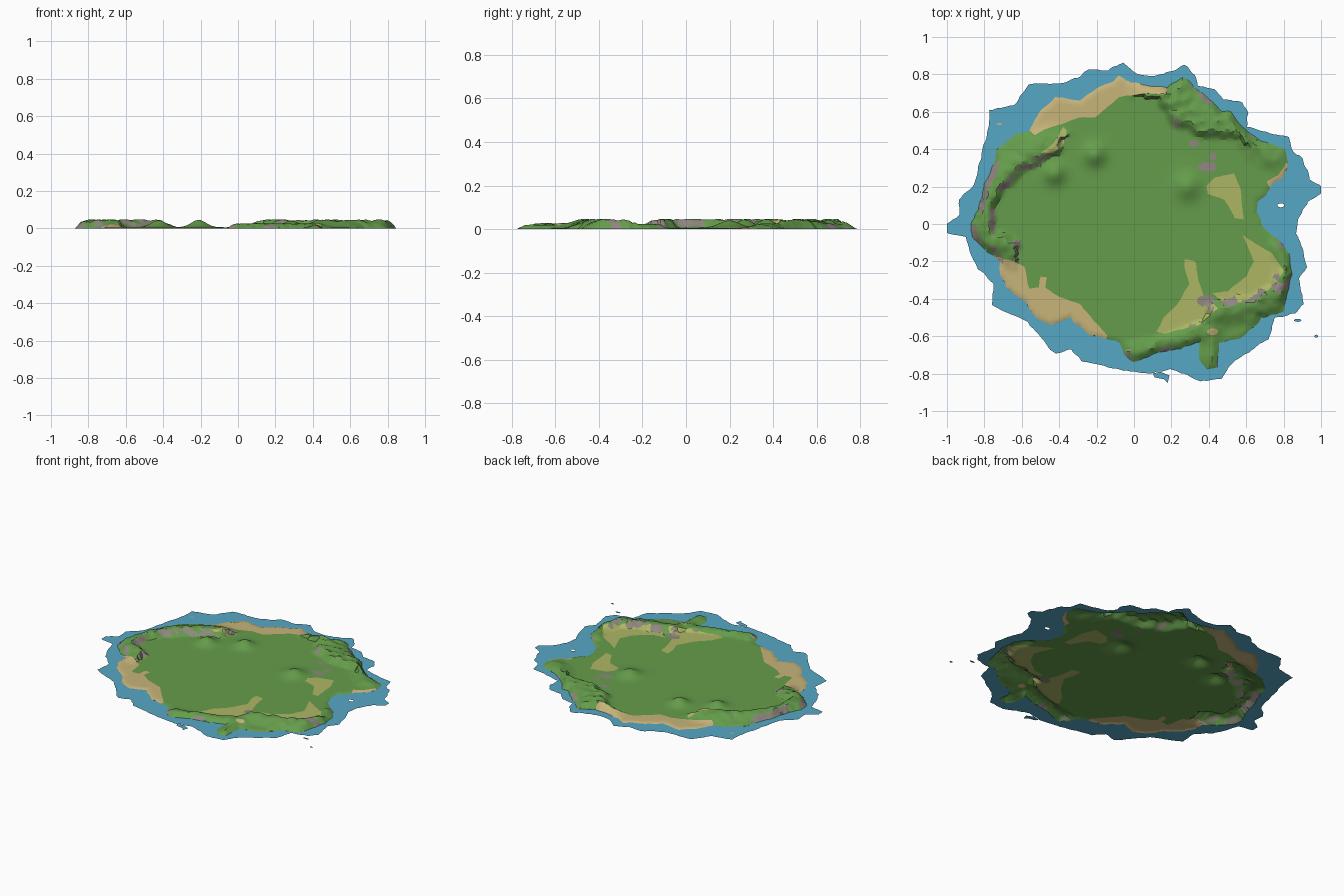
import bpy, bmesh, math
from mathutils import Vector, noise, kdtree
from mathutils.geometry import delaunay_2d_cdt, intersect_point_line

if "Cube" in bpy.data.objects:
    bpy.data.objects.remove(bpy.data.objects["Cube"])

PLAIN = 0.006   # height of the central plain
STEP = 0.0145   # terrain sampling distance

COLOURS = {"grass": (.13, .335, .07), "meadow": (.42, .47, .13), "sand": (.58, .46, .195),
           "rock": (.28, .24, .215), "water": (.093, .39, .56)}
MATS = {}
for name, col in COLOURS.items():
    MATS[name] = bpy.data.materials.new(name)
    MATS[name].diffuse_color = (*col, 1)

# Outer edge of the shallow water
SHALLOWS = [(-.06, .86), (0, .81), (.08, .79), (.16, .8), (.27, .85), (.33, .8), (.34, .74), (.43, .72),
            (.48, .67), (.58, .65), (.61, .59), (.6, .52), (.71, .49), (.83, .465), (.84, .4), (.9, .35),
            (.94, .24), (1, .2), (1, .16), (.93, .12), (.88, .03), (.87, -.05), (.905, -.13), (.92, -.23),
            (.885, -.29), (.905, -.43), (.86, -.48), (.75, -.5), (.72, -.615), (.6, -.69), (.54, -.73),
            (.47, -.83), (.35, -.84), (.27, -.8), (.19, -.775), (.08, -.8), (-.02, -.79), (-.18, -.755),
            (-.28, -.73), (-.335, -.67), (-.42, -.695), (-.505, -.605), (-.565, -.52), (-.665, -.48),
            (-.76, -.43), (-.75, -.32), (-.835, -.24), (-.87, -.175), (-.9, -.07), (-1, -.05), (-1, 0),
            (-.93, .05), (-.935, .13), (-.85, .21), (-.825, .32), (-.8, .43), (-.775, .53), (-.775, .61),
            (-.64, .635), (-.56, .75), (-.4, .75), (-.29, .79), (-.24, .83), (-.14, .82)]
# Coastline
COAST = [(-.08, .795), (-.045, .765), (.08, .74), (.18, .73), (.26, .785), (.34, .72), (.4, .67), (.47, .605),
         (.52, .6), (.575, .52), (.68, .445), (.805, .4), (.825, .32), (.8, .25), (.735, .215), (.71, .155),
         (.66, .12), (.655, .06), (.7, -.03), (.79, -.1), (.83, -.16), (.845, -.27), (.815, -.4), (.8, -.47),
         (.68, -.5), (.645, -.55), (.565, -.615), (.45, -.635), (.45, -.765), (.39, -.775), (.35, -.72),
         (.35, -.63), (.245, -.67), (.135, -.68), (.055, -.72), (0, -.74), (-.05, -.705), (-.075, -.635),
         (-.14, -.615), (-.24, -.59), (-.345, -.5), (-.44, -.545), (-.525, -.5), (-.585, -.415), (-.675, -.35),
         (-.715, -.27), (-.715, -.2), (-.8, -.135), (-.865, -.07), (-.87, 0), (-.815, .135), (-.8, .215),
         (-.745, .32), (-.73, .4), (-.64, .475), (-.56, .5), (-.515, .59), (-.42, .68), (-.29, .66),
         (-.185, .735), (-.105, .765)]
# Beaches, reaching past the coast so that the coast trims them
BEACHES = [[(.17, .69), (.08, .7), (-.08, .68), (-.14, .625), (-.21, .57), (-.29, .57), (-.385, .535),
            (-.48, .505), (-.53, .475), (-.63, .56), (-.45, .74), (-.1, .85), (.19, .78)],
           [(-.74, -.175), (-.67, -.19), (-.585, -.23), (-.56, -.345), (-.51, -.34), (-.5, -.28), (-.465, -.285),
            (-.475, -.34), (-.4, -.39), (-.29, -.43), (-.21, -.52), (-.14, -.6), (-.2, -.66), (-.45, -.62),
            (-.68, -.46), (-.8, -.27)],
           [(.85, .34), (.81, .32), (.77, .26), (.71, .23), (.73, .18), (.85, .23)]]
# Dry meadows
MEADOWS = [[(.385, .2), (.43, .25), (.535, .27), (.57, .19), (.585, .025), (.54, .03), (.485, .13), (.395, .16)],
           [(.58, -.06), (.66, -.11), (.74, -.16), (.8, -.25), (.76, -.32), (.68, -.38), (.57, -.42),
            (.48, -.42), (.42, -.37), (.5, -.36), (.6, -.28), (.64, -.2), (.61, -.12)],
           [(.27, -.19), (.33, -.2), (.345, -.3), (.37, -.38), (.45, -.45), (.35, -.54), (.16, -.585),
            (.12, -.575), (.16, -.5), (.23, -.43), (.295, -.32), (.27, -.24)],
           [(-.38, .52), (-.36, .5), (-.38, .42), (-.43, .38), (-.5, .38), (-.43, .43)]]
# Ridges: crest line, height, inner width, outer width
RIDGES = [([(-.65, -.11), (-.77, -.05), (-.79, .08), (-.72, .21), (-.64, .29), (-.53, .37), (-.42, .41)], .04, .05, .15),
          ([(.17, .66), (.24, .57), (.36, .52), (.54, .5)], .038, .07, .24),
          ([(.6, .47), (.72, .36)], .017, .1, .12),
          ([(.8, -.26), (.77, -.35), (.64, -.42), (.5, -.44), (.42, -.47)], .038, .055, .14),
          ([(.42, -.53), (.3, -.59), (.2, -.62), (0, -.67)], .02, .05, .12),
          ([(.76, -.13), (.8, -.25)], .016, .06, .08),
          ([(.41, -.6), (.42, -.74)], .014, .06, .06)]
# Round hills: x, y, height, radius
HILLS = [(-.425, .27, .038, .055), (-.21, .37, .04, .055), (.285, .2, .034, .065)]


def ellipse(x, y, rx, ry, n=12):
    return [(x + rx * math.cos(i * math.tau / n), y + ry * math.sin(i * math.tau / n)) for i in range(n)]


def roughen(loop, amount, step=.018):
    """Subdivide a closed outline and give it a natural wobble."""
    out = []
    for a, b in zip(loop, loop[1:] + loop[:1]):
        a, b = Vector(a), Vector(b)
        n = max(1, round((b - a).length / step))
        for i in range(n):
            p = a.lerp(b, i / n)
            w = noise.noise_vector(Vector((p.x * 28, p.y * 28, 3)))
            p = p + amount * w.xy
            out.append((max(-1, min(1, p.x)), p.y))
    return out


class Region:
    def __init__(self, loop, amount=.004):
        self.pts = roughen(loop, amount)
        xs, ys = zip(*self.pts)
        self.box = min(xs), max(xs), min(ys), max(ys)
        self.edges = list(zip(self.pts, self.pts[1:] + self.pts[:1]))

    def has(self, x, y):
        if not (self.box[0] <= x <= self.box[1] and self.box[2] <= y <= self.box[3]):
            return False
        inside = False
        for (ax, ay), (bx, by) in self.edges:
            if (ay > y) != (by > y) and x < ax + (y - ay) * (bx - ax) / (by - ay):
                inside = not inside
        return inside


shallows, coast = Region(SHALLOWS, .008), Region(COAST, .009)
lagoon_hole = Region(ellipse(.785, .1, .018, .011), 0)
sandy = [Region(b) for b in BEACHES] + [Region(ellipse(.42, -.575, .03, .018))]
meadows = [Region(m) for m in MEADOWS]
rocks = [Region(ellipse(*e)) for e in ((.32, .43, .03, .018), (.42, .36, .018, .022), (.39, .305, .05, .028),
                                       (.385, -.41, .05, .03), (.51, -.42, .045, .022), (.77, -.34, .035, .03))]

coast_tree = kdtree.KDTree(len(coast.pts))
for i, p in enumerate(coast.pts):
    coast_tree.insert((*p, 0), i)
coast_tree.balance()


def smooth(t):
    t = max(0, min(1, t))
    return t * t * (3 - 2 * t)


def ridge_height(p, line, h, inner, outer):
    best = None
    for a, b in zip(line, line[1:]):
        a, b = Vector(a), Vector(b)
        q, t = intersect_point_line(p, a, b)
        q = a.lerp(b, max(0, min(1, t)))
        if best is None or (p - q).length < best[0]:
            best = (p - q).length, q
    d, q = best
    width = inner if p.length < q.length else outer
    return h * smooth(1 - d / width)


def height(x, y):
    dc = coast_tree.find((x, y, 0))[2]
    w = noise.noise_vector(Vector((x * 16, y * 16, 7)))
    p = Vector((x + .018 * w.x, y + .018 * w.y))
    r = max(ridge_height(p, *ridge) for ridge in RIDGES)
    r *= 1 + .3 * noise.noise(Vector((x * 22, y * 22, 1))) + .12 * noise.noise(Vector((x * 50, y * 50, 5)))
    b = sum(h * math.exp(-((x - hx) ** 2 + (y - hy) ** 2) / (rad * rad)) for hx, hy, h, rad in HILLS)
    return PLAIN * smooth(dc / .02) + min(.041, r) * smooth(dc / .035) + b


# Triangulate all outlines together with a jittered grid of land samples
verts, edges = [], []
for reg in [shallows, coast, lagoon_hole] + sandy + meadows + rocks:
    n0, n = len(verts), len(reg.pts)
    verts += [Vector(p) for p in reg.pts]
    edges += [(n0 + i, n0 + (i + 1) % n) for i in range(n)]
for i in range(-62, 63):
    for j in range(-58, 59):
        w = noise.noise_vector(Vector((i * .73, j * .73, 2)))
        x, y = (i + .5 * (j % 2) + .3 * w.x) * STEP, (j + .3 * w.y) * STEP
        if coast.has(x, y) and coast_tree.find((x, y, 0))[2] > .006:
            verts.append(Vector((x, y)))
points, _, tris, *_ = delaunay_2d_cdt(verts, edges, [], 0, 1e-5)

land_points = [Vector((p.x, p.y, height(p.x, p.y))) for p in points]
KINDS = ["grass", "meadow", "sand", "rock"]


def land_kind(x, y, nz):
    n = noise.noise(Vector((x * 11, y * 11, 9)))
    if any(r.has(x, y) for r in rocks) or (nz < .82 and n > (-.12 if x < 0 else .2)):
        return 3
    if any(s.has(x, y) for s in sandy):
        return 2
    return 1 if any(m.has(x, y) for m in meadows) else 0


land_faces, land_kinds, water_faces = [], [], []
for t in tris:
    a, b, c = (land_points[i] for i in t)
    normal = (b - a).cross(c - a)
    if normal.z < 0:
        t, normal = t[::-1], -normal
    if normal.length < 1e-12:
        continue
    x, y = (a.x + b.x + c.x) / 3, (a.y + b.y + c.y) / 3
    if coast.has(x, y):
        land_faces.append(t)
        land_kinds.append(land_kind(x, y, normal.normalized().z))
    elif shallows.has(x, y) and not lagoon_hole.has(x, y):
        water_faces.append(t)


def add_object(name, coords, faces, mats, kinds=None):
    me = bpy.data.meshes.new(name)
    me.from_pydata(coords, [], faces)
    for m in mats:
        me.materials.append(MATS[m])
    if kinds:
        me.polygons.foreach_set("material_index", kinds)
    bm = bmesh.new()
    bm.from_mesh(me)
    bmesh.ops.delete(bm, geom=[v for v in bm.verts if not v.link_faces], context='VERTS')
    bm.to_mesh(me)
    bm.free()
    ob = bpy.data.objects.new(name, me)
    bpy.context.collection.objects.link(ob)
    return ob


land = add_object("island_land", land_points, land_faces, KINDS, land_kinds)
add_object("shallow_water", [(p.x, p.y, 0) for p in points], water_faces, ["water"])

# Stray shallows and a sand bar off the coast
for i, loop in enumerate([[(.1, -.8), (.14, -.79), (.19, -.81), (.18, -.85), (.16, -.83), (.11, -.82)],
                          ellipse(.875, -.515, .02, .008), ellipse(.975, -.6, .01, .008)]):
    loop = loop if i else loop[::-1]
    add_object(f"outer_shoal_{i + 1}", [(*p, 0) for p in loop], [list(range(len(loop)))], ["water"])
bar = ellipse(-.72, .535, .016, .005)
add_object("sand_bar", [(*p, .002) for p in bar], [list(range(len(bar)))], ["sand"])

bpy.context.view_layer.objects.active = land
land.select_set(True)
bpy.ops.object.shade_smooth_by_angle(angle=math.radians(25))

for m in bpy.data.materials:
    if m.users and not m.is_grease_pencil:
        m.use_nodes = True
        m.node_tree.nodes["Principled BSDF"].inputs["Base Color"].default_value = m.diffuse_color
